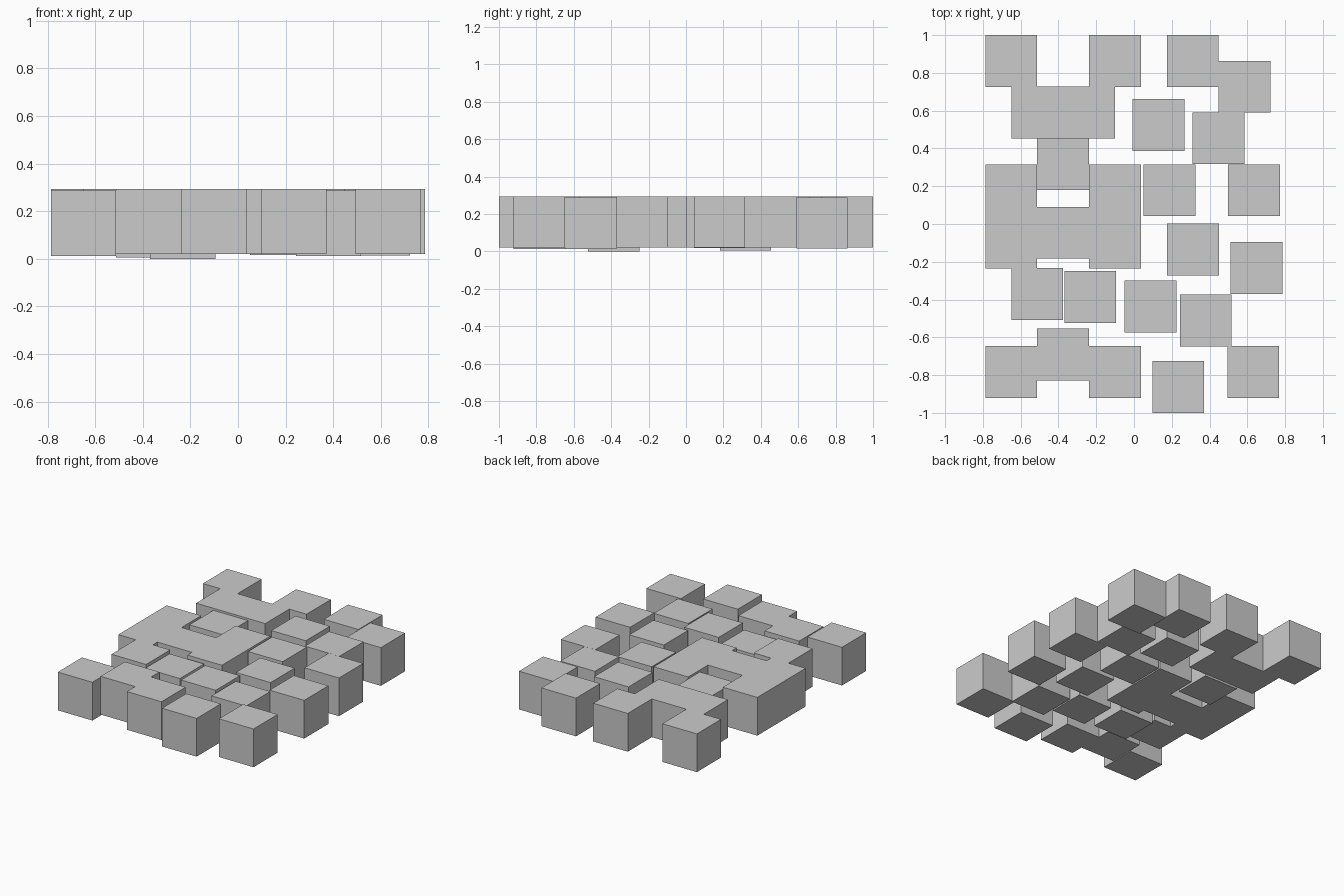
import bpy

if "Cube" in bpy.data.objects:
    bpy.data.objects.remove(bpy.data.objects["Cube"], do_unlink=True)

SIZE = 0.2745
FLOOR = 0.02

grey = bpy.data.materials.new("plain grey")
grey.use_nodes = True
grey.diffuse_color = (0.6, 0.6, 0.6, 1)
grey.node_tree.nodes["Principled BSDF"].inputs["Base Color"].default_value = (0.6, 0.6, 0.6, 1)


def block(name, x, y, bottom=FLOOR):
    bpy.ops.mesh.primitive_cube_add(size=SIZE, location=(x, y, bottom + SIZE / 2))
    ob = bpy.context.object
    ob.name = name
    ob.data.materials.append(grey)


# Symmetric cluster: pairs either side of its middle line
MID = -0.375
for side, label in ((-1, "right"), (1, "left")):
    block(f"{label}_back_block", MID + side * SIZE, 0.863)
    block(f"{label}_bridge_block", MID + side * SIZE / 2, 0.59)
    block(f"{label}_upper_column_block", MID + side * SIZE, 0.177)
    block(f"{label}_lower_column_block", MID + side * SIZE, 0.177 - SIZE)
block("neck_block", MID, 0.318, 0.005)
block("column_link_block", MID, -0.046)
block("under_column_block", MID - SIZE / 2, -0.371)
block("sunken_block", -0.232, -0.387, 0.0)

# Front row of the cluster
block("front_middle_block", MID, -0.69)
block("front_right_block", MID - SIZE, -0.784, 0.013)
block("front_left_block", MID + SIZE, -0.784)

# Chain of blocks along the back left
block("chain_back_block", 0.311, 0.863)
block("chain_outer_block", 0.585, 0.727, 0.015)
block("chain_inner_block", 0.447, 0.454)
block("chain_end_block", 0.636, 0.179)

# Loose blocks
loose = [(0.13, 0.525, FLOOR), (0.188, 0.179, 0.017), (0.312, -0.135, FLOOR),
         (0.648, -0.233, FLOOR), (0.087, -0.436, FLOOR), (0.38, -0.51, 0.013),
         (0.631, -0.784, FLOOR), (0.234, -0.863, FLOOR)]
for i, (x, y, bottom) in enumerate(loose, 1):
    block(f"loose_block_{i}", x, y, bottom)
